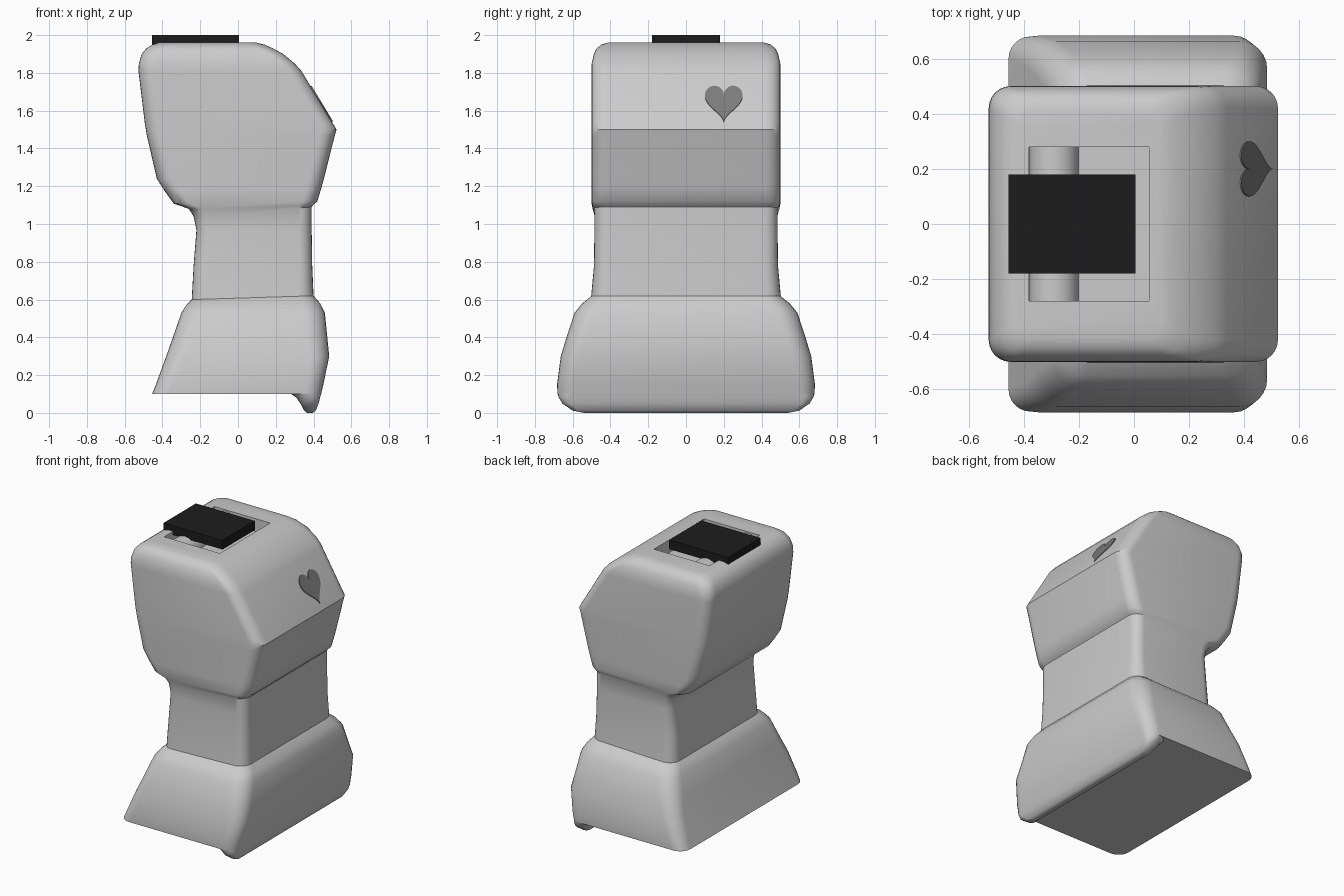
import bpy, bmesh, math
from math import sin, cos, pi

if "Cube" in bpy.data.objects:
    bpy.data.objects.remove(bpy.data.objects["Cube"])


def finish(name, bm, color=None, smooth=35):
    bmesh.ops.recalc_face_normals(bm, faces=bm.faces)
    me = bpy.data.meshes.new(name)
    bm.to_mesh(me)
    bm.free()
    ob = bpy.data.objects.new(name, me)
    bpy.context.collection.objects.link(ob)
    if color:
        mat = bpy.data.materials.new(name + "_color")
        mat.diffuse_color = (*color, 1)
        mat.use_nodes = True
        mat.node_tree.nodes["Principled BSDF"].inputs["Base Color"].default_value = mat.diffuse_color
        me.materials.append(mat)
    if smooth:
        shade(ob, smooth)
    return ob


def shade(ob, angle):
    bpy.ops.object.select_all(action='DESELECT')
    ob.select_set(True)
    bpy.context.view_layer.objects.active = ob
    bpy.ops.object.shade_smooth_by_angle(angle=math.radians(angle))


def loft(name, rows, smooth=35, seg=6):
    """Rounded rectangles (x0, z0, x1, z1, half_y, radius) joined upward."""
    bm = bmesh.new()
    rings = []
    for x0, z0, x1, z1, hy, r in rows:
        ring = []
        for k, (sx, sy) in enumerate([(1, 1), (-1, 1), (-1, -1), (1, -1)]):
            cx = x1 - r if sx > 0 else x0 + r
            cy = sy * (hy - r)
            for i in range(seg + 1):
                a = (k + i / seg) * pi / 2
                x, y = cx + r * cos(a), cy + r * sin(a)
                t = (x - x0) / (x1 - x0)
                ring.append(bm.verts.new((x, y, z0 + (z1 - z0) * t)))
        rings.append(ring)
    n = len(rings[0])
    for a, b in zip(rings, rings[1:]):
        for i in range(n):
            j = (i + 1) % n
            bm.faces.new((a[i], a[j], b[j], b[i]))
    bm.faces.new(rings[0][::-1])
    bm.faces.new(rings[-1])
    return finish(name, bm, smooth=smooth)


def box(name, lo, hi, color=None):
    bm = bmesh.new()
    bmesh.ops.create_cube(bm, size=1)
    for v in bm.verts:
        v.co = [lo[i] if v.co[i] < 0 else hi[i] for i in range(3)]
    return finish(name, bm, color, smooth=None)


# Flared base, narrow neck and faceted head as one lofted shell
body = loft("grip_body", [
    (-.455, .10, .44, .10, .68, .08),
    (-.435, .15, .452, .15, .683, .09),
    (-.38, .30, .483, .30, .663, .10),
    (-.345, .40, .473, .40, .633, .11),
    (-.30, .53, .46, .53, .59, .11),
    (-.27, .575, .435, .58, .55, .10),
    (-.245, .60, .40, .62, .502, .08),
    (-.235, .78, .393, .78, .487, .07),
    (-.22, .97, .39, .97, .485, .07),
    (-.235, 1.04, .39, 1.09, .485, .07),
    (-.26, 1.08, .398, 1.10, .495, .07),
    (-.34, 1.108, .42, 1.12, .50, .08),
    (-.385, 1.17, .441, 1.19, .50, .08),
    (-.43, 1.24, .455, 1.24, .50, .08),
    (-.483, 1.47, .513, 1.47, .50, .08),
    (-.488, 1.50, .522, 1.50, .50, .08),
    (-.493, 1.53, .504, 1.53, .50, .08),
    (-.527, 1.81, .336, 1.81, .50, .08),
    (-.525, 1.85, .30, 1.85, .499, .08),
    (-.51, 1.90, .24, 1.90, .488, .08),
    (-.485, 1.93, .185, 1.93, .473, .08),
    (-.455, 1.95, .14, 1.95, .448, .07),
    (-.42, 1.96, .10, 1.96, .415, .06)])

# Lip along the lower +x edge
loft("base_lip", [
    (.365, 0, .395, 0, .54, .014),
    (.35, .012, .412, .012, .60, .03),
    (.33, .05, .427, .05, .655, .045),
    (.31, .08, .434, .08, .673, .06),
    (.28, .10, .44, .10, .68, .08)], smooth=50)

# Recess in the top
cutter = box("recess_cutter", (-.38, -.28, 1.87), (.055, .28, 2.1))
cutter.hide_render = True
mod = body.modifiers.new("recess", 'BOOLEAN')
mod.operation, mod.object, mod.solver = 'DIFFERENCE', cutter, 'EXACT'
bpy.context.view_layer.objects.active = body
bpy.ops.object.modifier_apply(modifier=mod.name)
bpy.data.objects.remove(cutter)
shade(body, 35)

# Hinge roller inside the recess
bpy.ops.mesh.primitive_cylinder_add(vertices=32, radius=.09, depth=.56,
                                    location=(-.29, 0, 1.86), rotation=(pi / 2, 0, 0))
bpy.context.object.name = "hinge_roller"
shade(bpy.context.object, 35)

# Black top pad
box("top_pad", (-.455, -.18, 1.935), (.005, .18, 2.0), (.012, .012, .012))

# Heart inlay lying on the slanted face
bm = bmesh.new()
outline = []
for i in range(48):
    t = 2 * pi * i / 48
    u = 16 * sin(t) ** 3 / 16
    v = (13 * cos(t) - 5 * cos(2 * t) - 2 * cos(3 * t) - cos(4 * t) + 17) / 29
    y, z = .2 + .1 * u, 1.54 + .19 * v
    outline.append((.504 - (z - 1.53) * .6, y, z))
front = [bm.verts.new((x + .005, y, z + .003)) for x, y, z in outline]
back = [bm.verts.new((x - .01, y, z - .006)) for x, y, z in outline]
bm.faces.new(front)
bm.faces.new(back[::-1])
for i in range(48):
    j = (i + 1) % 48
    bm.faces.new((front[i], back[i], back[j], front[j]))
finish("heart_inlay", bm, (.2, .2, .2), smooth=None)
